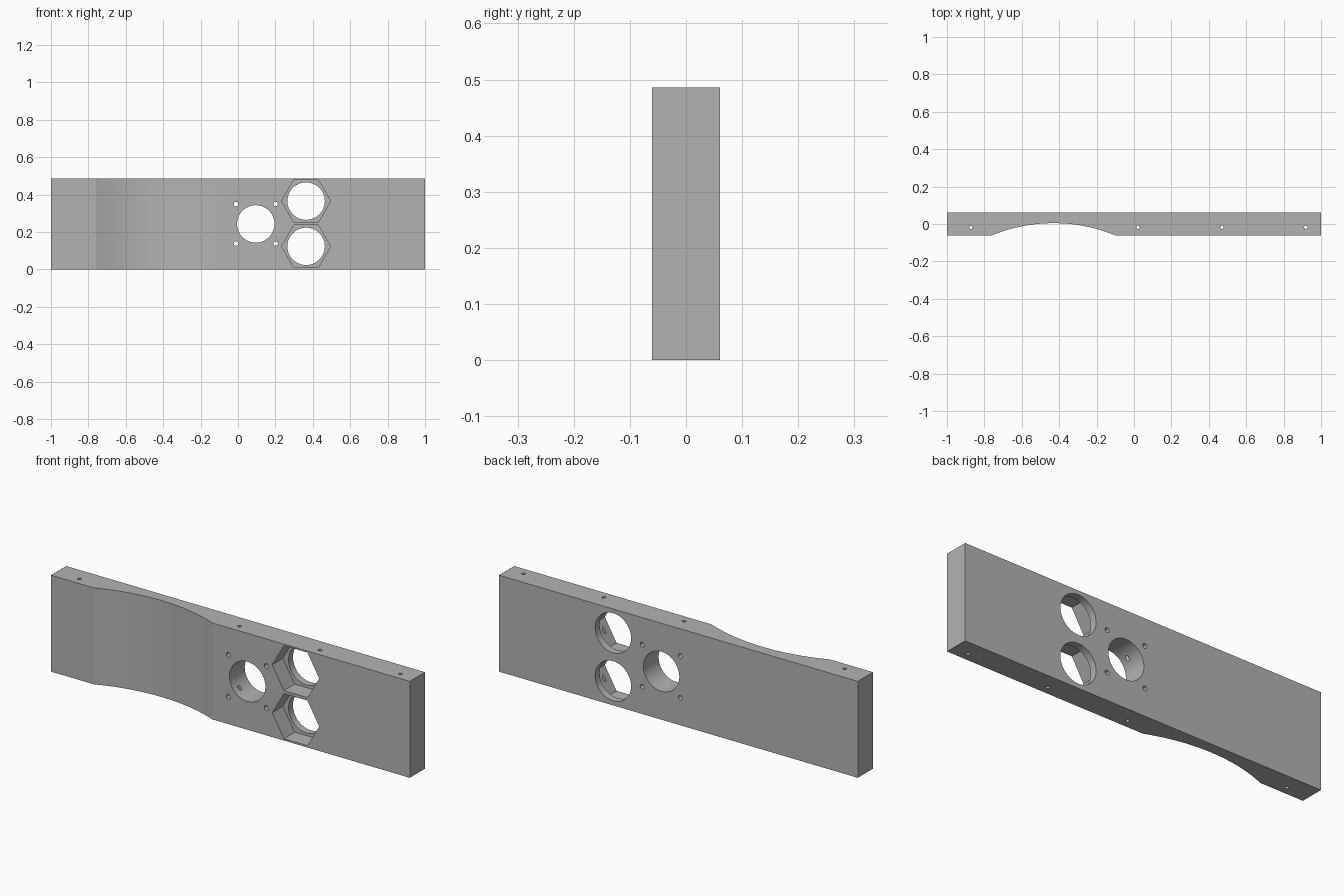
import bpy, bmesh, math
from mathutils import Matrix

if "Cube" in bpy.data.objects:
    bpy.data.objects.remove(bpy.data.objects["Cube"], do_unlink=True)

HALF_T = 0.0605     # half thickness in y
HEIGHT = 0.486

grey = bpy.data.materials.new("plain_grey")
grey.use_nodes = True
colour = (0.45, 0.45, 0.45, 1)
grey.diffuse_color = colour
grey.node_tree.nodes["Principled BSDF"].inputs["Base Color"].default_value = colour


def finish(bm, name):
    bmesh.ops.recalc_face_normals(bm, faces=bm.faces)
    mesh = bpy.data.meshes.new(name)
    bm.to_mesh(mesh)
    bm.free()
    obj = bpy.data.objects.new(name, mesh)
    bpy.context.collection.objects.link(obj)
    mesh.materials.append(grey)
    return obj


# Plate outline seen from above, with a shallow arc scooped from the front
def scoop(x0, x1, depth, steps=40):
    half, mid = (x1 - x0) / 2, (x0 + x1) / 2
    radius = (half ** 2 + depth ** 2) / (2 * depth)
    sweep = math.asin(half / radius)
    for i in range(steps + 1):
        a = sweep * (2 * i / steps - 1)
        yield (mid + radius * math.sin(a),
               -HALF_T + depth - radius * (1 - math.cos(a)))


outline = [(-1, -HALF_T), *scoop(-0.76, -0.1, 0.065),
           (1, -HALF_T), (1, HALF_T), (-1, HALF_T)]
bm = bmesh.new()
face = bm.faces.new([bm.verts.new((x, y, 0)) for x, y in outline])
grown = bmesh.ops.extrude_face_region(bm, geom=[face])["geom"]
bmesh.ops.translate(bm, vec=(0, 0, HEIGHT),
                    verts=[g for g in grown if isinstance(g, bmesh.types.BMVert)])
plate = finish(bm, "drilled_plate")


# Cutters: prisms along y (front to back) or z (upright)
def prism(name, sides, radius, length, centre, upright=False):
    bm = bmesh.new()
    turn = Matrix() if upright else Matrix.Rotation(math.pi / 2, 4, "X")
    bmesh.ops.create_cone(bm, cap_ends=True, segments=sides, radius1=radius,
                          radius2=radius, depth=length,
                          matrix=Matrix.Translation(centre) @ turn)
    for v in bm.verts if sides == 6 else []:
        # Hexagon points lie along x
        dx, dz = v.co.x - centre[0], v.co.z - centre[2]
        a = round(math.atan2(dz, dx) / (math.pi / 6))
        if a % 2:
            a += 1
        v.co.x = centre[0] + radius * math.cos(a * math.pi / 6)
        v.co.z = centre[2] + radius * math.sin(a * math.pi / 6)
    obj = finish(bm, name)
    obj.hide_render = True
    return obj


cutters = [prism("main_bore_cutter", 64, 0.1, 0.4, (0.095, 0, 0.243))]
# Hexagonal front pockets with round holes through their floors
for z in (0.123, 0.365):
    cutters.append(prism("pocket_cutter", 6, 0.131, 0.285, (0.364, -0.1175, z)))
    cutters.append(prism("pocket_bore_cutter", 64, 0.1, 0.4, (0.364, 0, z)))
# Four screw holes around the main bore
for x in (-0.011, 0.201):
    for z in (0.138, 0.349):
        cutters.append(prism("screw_cutter", 20, 0.012, 0.4, (x, 0, z)))
# Long dowel holes from top to bottom
for x in (-0.872, 0.022, 0.47, 0.918):
    cutters.append(prism("dowel_cutter", 20, 0.009, 0.8,
                         (x, -0.018, HEIGHT / 2), upright=True))

bpy.ops.object.select_all(action="DESELECT")
bpy.context.view_layer.objects.active = plate
plate.select_set(True)
for cutter in cutters:
    mod = plate.modifiers.new("cut", "BOOLEAN")
    mod.operation = "DIFFERENCE"
    mod.solver = "EXACT"
    mod.object = cutter
    bpy.ops.object.modifier_apply(modifier=mod.name)
    bpy.data.objects.remove(cutter, do_unlink=True)

bpy.ops.object.shade_smooth_by_angle(angle=math.radians(19))
